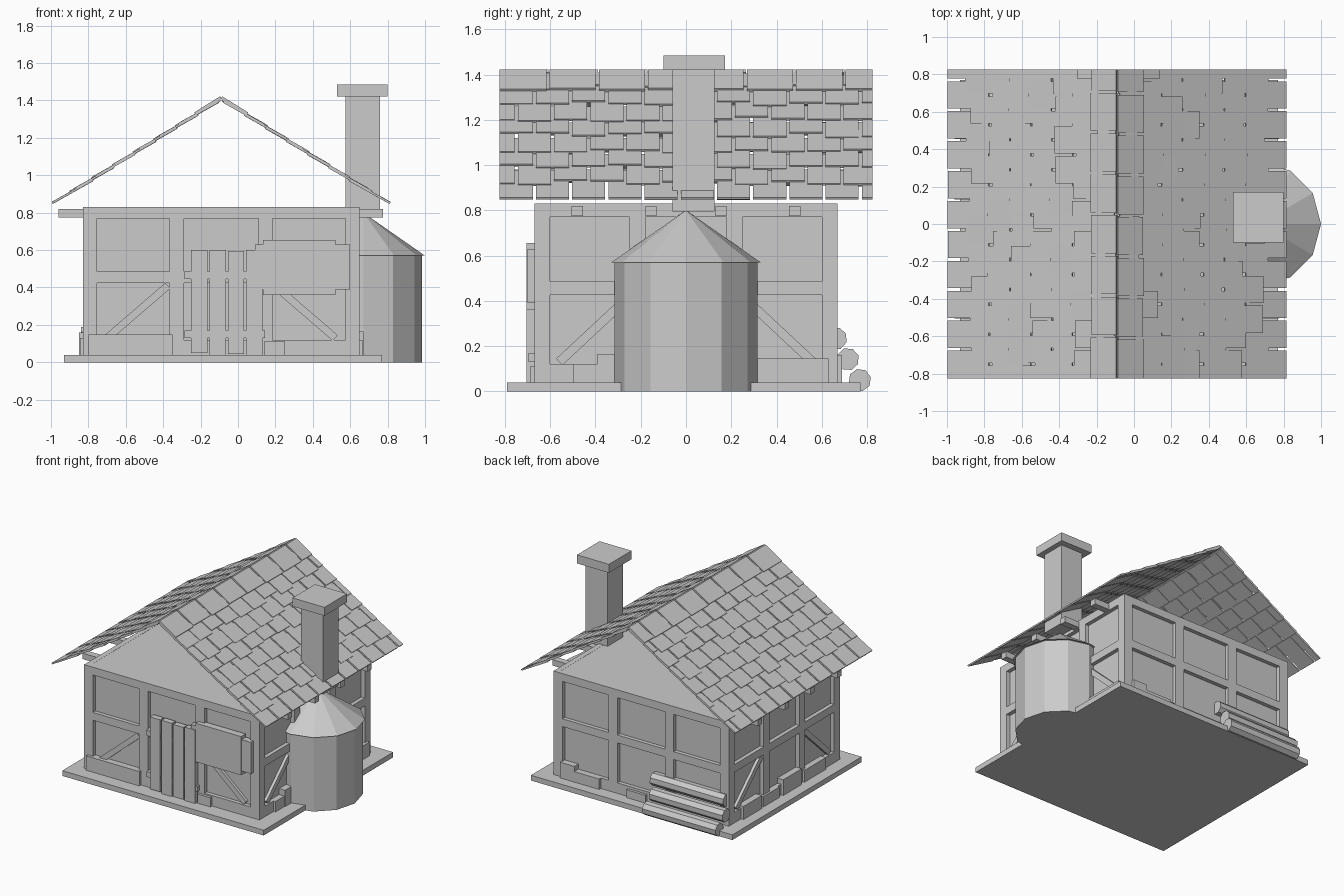
import bpy, bmesh, math, random
from mathutils import Matrix, Vector

if "Cube" in bpy.data.objects:
    bpy.data.objects.remove(bpy.data.objects["Cube"])

random.seed(4)
CX = -0.09          # centre line of the house
SLOPE = math.radians(31.9)


def add_box(bm, x0, x1, y0, y1, z0, z1, mat=Matrix()):
    m = mat @ Matrix.Translation(((x0 + x1) / 2, (y0 + y1) / 2, (z0 + z1) / 2)) \
        @ Matrix.Diagonal((x1 - x0, y1 - y0, z1 - z0, 1))
    bmesh.ops.create_cube(bm, size=1, matrix=m)


def finish(bm, name):
    bmesh.ops.recalc_face_normals(bm, faces=bm.faces)
    me = bpy.data.meshes.new(name)
    bm.to_mesh(me)
    bm.free()
    ob = bpy.data.objects.new(name, me)
    bpy.context.collection.objects.link(ob)
    return ob


def boxes(name, dims, mat=Matrix()):
    bm = bmesh.new()
    for d in dims:
        add_box(bm, *d, mat=mat)
    return finish(bm, name)


def prism(name, loc, r1, r2, depth, sides, rot=Matrix()):
    bm = bmesh.new()
    bmesh.ops.create_cone(bm, cap_ends=True, segments=sides, radius1=r1, radius2=r2,
                          depth=depth, matrix=Matrix.Translation(loc) @ rot)
    return finish(bm, name)


# Base slab and recessed wall core
boxes("base_slab", [(-0.93, 0.77, -0.79, 0.77, 0, 0.04)])
boxes("wall_core", [(-0.80, 0.62, -0.64, 0.64, 0.04, 0.829)])


# Timber frame on each wall: local x along the wall, local -y outward
def wall(name, angle, half, dist, posts, braces):
    mat = Matrix.Translation((CX, 0, 0)) @ Matrix.Rotation(angle, 4, 'Z')
    y0, y1 = -dist, -dist + 0.04
    parts = [(a, b, y0, y1, 0.04, 0.83) for a, b in posts]
    parts += [(-half, half, y0, y1, a, b) for a, b in ((0.04, 0.12), (0.425, 0.485), (0.77, 0.83))]
    boxes(name + "_frame", parts, mat)
    if not braces:
        return
    bm = bmesh.new()
    for s in (-1, 1):
        a = Vector((s * braces[0], 0, 0.13))
        b = Vector((s * braces[1], 0, 0.41))
        d = b - a
        m = mat @ Matrix.Translation((a + b) / 2 + Vector((0, -dist + 0.022, 0))) \
            @ Matrix.Rotation(-math.atan2(d.z, d.x), 4, 'Y')
        h = d.length / 2
        add_box(bm, -h, h, -0.014, 0.014, -0.02, 0.02, m)
    finish(bm, name + "_braces")


long_posts = [(-0.74, -0.665), (-0.275, -0.2), (0.2, 0.275), (0.665, 0.74)]
short_posts = [(-0.67, -0.60), (-0.25, -0.18), (0.18, 0.25), (0.60, 0.67)]
wall("front", 0, 0.74, 0.67, long_posts, (0.61, 0.285))
wall("back", math.pi, 0.74, 0.67, long_posts, None)
wall("right", math.pi / 2, 0.67, 0.74, short_posts, (0.56, 0.26))
wall("left", -math.pi / 2, 0.67, 0.74, short_posts, (0.56, 0.26))

# Foundation stones along the walls
boxes("foundation_stones", [
    (-0.80, -0.35, -0.69, -0.63, 0.04, 0.15), (0.14, 0.25, -0.69, -0.63, 0.04, 0.11),
    (0.60, 0.67, -0.39, -0.29, 0.04, 0.165), (0.60, 0.665, -0.50, -0.39, 0.04, 0.12),
    (0.60, 0.67, 0.29, 0.63, 0.04, 0.145),
    (-0.85, -0.78, 0.30, 0.52, 0.04, 0.14), (-0.845, -0.78, 0.08, 0.27, 0.04, 0.12),
    (-0.85, -0.78, -0.18, 0.04, 0.04, 0.16), (-0.845, -0.78, -0.48, -0.22, 0.04, 0.13),
    (0.25, 0.58, 0.62, 0.69, 0.04, 0.12), (0.46, 0.58, 0.62, 0.69, 0.04, 0.16),
    (-0.14, 0.02, 0.62, 0.69, 0.04, 0.10)])

# Plank door with two battens
planks = [(x, x + 0.087, -0.705, -0.66, z0, z1) for x, z0, z1 in
          ((-0.25, 0.05, 0.6), (-0.152, 0.04, 0.6), (-0.054, 0.045, 0.595), (0.044, 0.04, 0.6))]
boxes("door_planks", planks)
boxes("door_battens", [(-0.285, 0.145, -0.697, -0.655, 0.13, 0.17),
                       (-0.285, 0.145, -0.697, -0.655, 0.445, 0.485)])

# Board shutter beside the door
boxes("shutter", [(0.135, 0.52, -0.705, -0.65, 0.36, 0.655), (0.09, 0.60, -0.698, -0.65, 0.595, 0.63),
                  (0.13, 0.60, -0.70, -0.65, 0.39, 0.628)])

# Cross beams under the eaves
boxes("eave_beams", [(-0.96, 0.775, y - 0.025, y + 0.025, 0.775, 0.82)
                     for y in (-0.48, -0.155, 0.155, 0.48)])


# Shingled roof: local x up the slope, local y along the ridge, local z outward
c, s = math.cos(SLOPE), math.sin(SLOPE)
PITCH, LENGTH, RIDGE, GAP, END = 0.132, 0.25, 1.054, 0.014, 0.825


def strips(first, step):
    cuts = [-END]
    y = first
    while y < END - 0.02:
        if y > -END + 0.02:
            cuts.append(y)
        y += step
    cuts.append(END)
    for i in range(len(cuts) - 1):
        yield (cuts[i] + (GAP / 2 if i else 0),
               cuts[i + 1] - (GAP / 2 if i < len(cuts) - 2 else 0))


for side, name in ((1, "right"), (-1, "left")):
    ex = CX + side * 0.895
    slope = Matrix(((-c * side, 0, s * side, ex), (0, 1, 0, 0), (s, 0, c, 0.838), (0, 0, 0, 1)))
    bm = bmesh.new()
    for row in range(8):
        for y0, y1 in strips(-0.83 if row % 2 == 0 else -0.75, 0.16):
            u = row * PITCH + (random.uniform(-0.022, 0.022) if row else 0)
            length = min(row * PITCH + LENGTH, RIDGE) - u
            tilt = slope @ Matrix.Translation((u, 0, 0.011 + random.uniform(-0.001, 0.001))) \
                @ Matrix.Rotation(math.atan(0.011 / max(length, 0.2)), 4, 'Y')
            add_box(bm, 0, length, y0, y1, 0, 0.011, tilt)
    finish(bm, "roof_shingles_" + name)
    bm = bmesh.new()
    for y0, y1 in strips(-0.61 if side > 0 else -0.60, 0.218):
        j = random.uniform(0, 0.008)
        add_box(bm, 0.90 + j, 1.064, y0, y1, 0.011, 0.026, slope)
    finish(bm, "ridge_caps_" + name)

# Chimney with cap
boxes("chimney", [(0.575, 0.76, -0.06, 0.125, 0.795, 1.43)])
boxes("chimney_cap", [(0.53, 0.80, -0.10, 0.172, 1.42, 1.485)])

# Round oven tower on the right
prism("tower", (0.67, 0, 0.285), 0.315, 0.315, 0.57, 12)
prism("tower_roof", (0.67, 0, 0.685), 0.33, 0.0, 0.23, 12)

# Log pile against the back wall
lie = Matrix.Rotation(math.pi / 2, 4, 'Y')
for i, (x, y, z) in enumerate(((-0.51, 0.768, 0.05), (-0.53, 0.715, 0.142), (-0.50, 0.662, 0.233))):
    prism("log_%d" % (i + 1), (x, y, z), 0.05, 0.05, 0.62, 8,
          Matrix.Rotation(0.25 + 0.1 * i, 4, 'X') @ lie)
